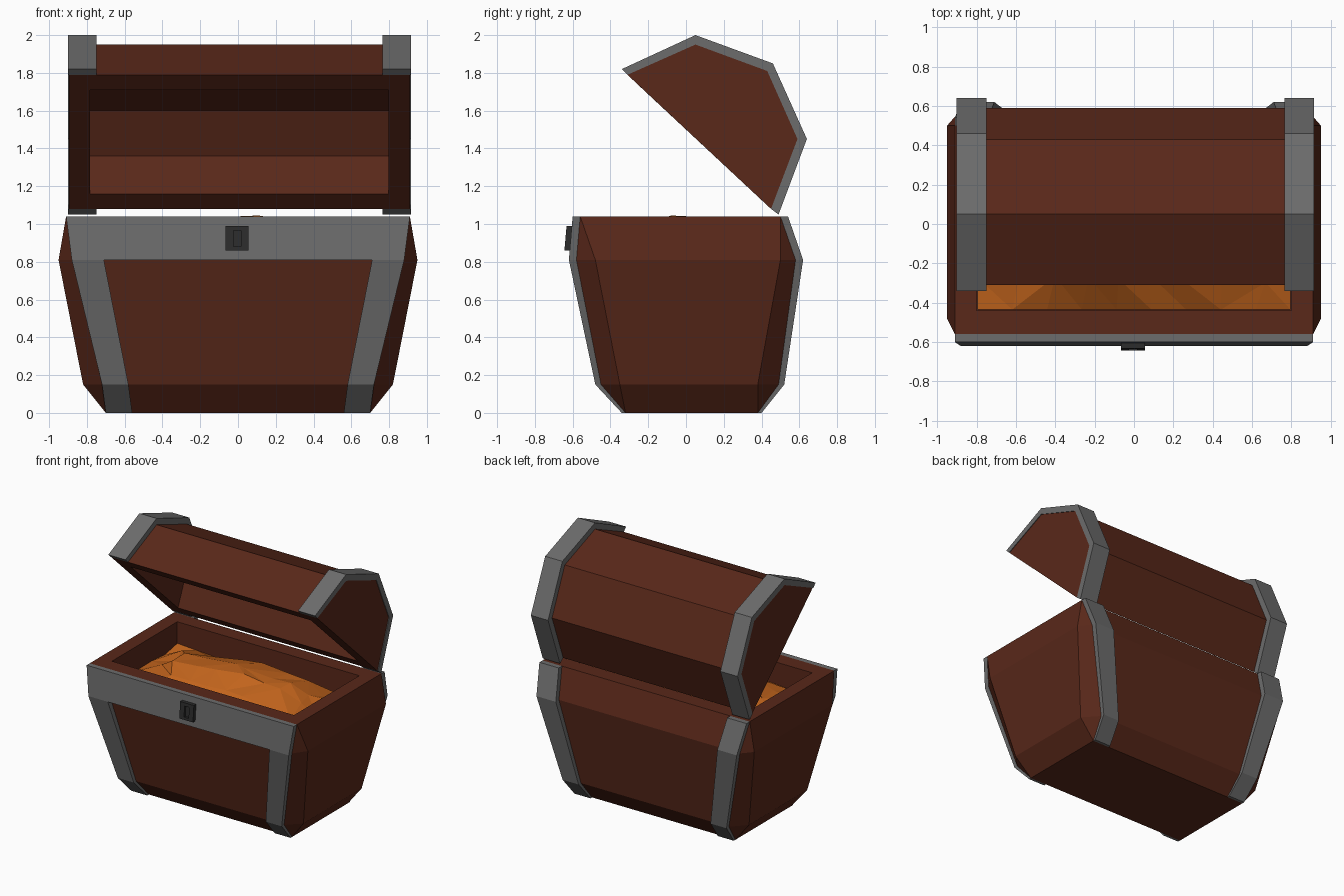
import bpy, bmesh, random

if "Cube" in bpy.data.objects:
    bpy.data.objects.remove(bpy.data.objects["Cube"])

random.seed(4)


def material(name, rgb):
    m = bpy.data.materials.new(name)
    m.diffuse_color = (*rgb, 1)
    m.use_nodes = True
    m.node_tree.nodes["Principled BSDF"].inputs["Base Color"].default_value = m.diffuse_color
    return m


WOOD = material("dark_wood", (0.10, 0.021, 0.010))
STEEL = material("steel", (0.15, 0.15, 0.15))
IRON = material("dark_iron", (0.025, 0.025, 0.025))
GOLD = material("gold", (0.55, 0.13, 0.012))


def finish(name, bm, mat):
    bmesh.ops.remove_doubles(bm, verts=bm.verts, dist=0.0005)
    bmesh.ops.recalc_face_normals(bm, faces=bm.faces)
    me = bpy.data.meshes.new(name)
    bm.to_mesh(me)
    bm.free()
    me.materials.append(mat)
    ob = bpy.data.objects.new(name, me)
    bpy.context.collection.objects.link(ob)
    return ob


def loft(name, rings, mat):
    """Skin a list of equal-length closed rings and cap both ends."""
    bm = bmesh.new()
    vs = [[bm.verts.new(p) for p in r] for r in rings]
    n = len(vs[0])
    for a, b in zip(vs, vs[1:]):
        for i in range(n):
            j = (i + 1) % n
            bm.faces.new((a[i], a[j], b[j], b[i]))
    bm.faces.new(vs[0])
    bm.faces.new(vs[-1])
    return finish(name, bm, mat)


def octagon(z, a, b, f, c, d, e):
    """a/b: half width at front corner/side; f,c,d,e: y from front to back."""
    return [(-a, f, z), (a, f, z), (b, c, z), (b, d, z),
            (a, e, z), (-a, e, z), (-b, d, z), (-b, c, z)]


# chest body, bulging outside then stepping down into the cavity
loft("chest_body", [
    octagon(0.00, 0.70, 0.70, -0.32, -0.32, 0.38, 0.38),
    octagon(0.15, 0.72, 0.82, -0.45, -0.35, 0.38, 0.49),
    octagon(0.81, 0.88, 0.95, -0.58, -0.48, 0.50, 0.58),
    octagon(1.04, 0.91, 0.91, -0.56, -0.56, 0.50, 0.50),
    octagon(1.04, 0.80, 0.80, -0.44, -0.44, 0.38, 0.38),
    octagon(0.80, 0.80, 0.80, -0.44, -0.44, 0.38, 0.38),
], WOOD)


def strap(name, stations, mat=STEEL):
    """stations: (x0, x1, inner (y, z), outer (y, z))"""
    loft(name, [[(x0, *i), (x1, *i), (x1, *o), (x0, *o)]
                for x0, x1, i, o in stations], mat)


# lid cross-sections (y, z) from front lip over the top to the hinge
LID = [(-0.31, 1.79), (0.05, 1.95), (0.43, 1.81), (0.59, 1.45), (0.45, 1.08)]
LID_STRAP = [(-0.34, 1.82), (0.05, 2.0), (0.46, 1.85), (0.64, 1.45), (0.49, 1.05)]
LID_INNER = [(-0.225, 1.71), (0.05, 1.73), (0.36, 1.60), (0.45, 1.36), (0.365, 1.16)]

# straps on body and lid, both sides
for side, s in (("left", -1), ("right", 1)):
    strap(f"front_strap_{side}", [
        (s * 0.56, s * 0.70, (-0.32, 0.00), (-0.34, 0.00)),
        (s * 0.58, s * 0.72, (-0.45, 0.15), (-0.48, 0.15)),
        (s * 0.71, s * 0.88, (-0.58, 0.81), (-0.62, 0.81))])
    strap(f"back_strap_{side}", [
        (s * 0.56, s * 0.70, (0.38, 0.00), (0.40, 0.00)),
        (s * 0.58, s * 0.72, (0.49, 0.15), (0.52, 0.15)),
        (s * 0.71, s * 0.88, (0.58, 0.81), (0.62, 0.81)),
        (s * 0.74, s * 0.91, (0.50, 1.04), (0.54, 1.04))])
    strap(f"lid_strap_{side}", [
        (0.007 + s * 0.757, 0.007 + s * 0.908, i, o)
        for i, o in zip(LID, LID_STRAP)])

# steel band across the front rim
strap("front_band", [
    (-0.88, 0.88, (-0.58, 0.81), (-0.62, 0.81)),
    (-0.91, 0.91, (-0.56, 1.04), (-0.60, 1.04))])

# hollow open lid: outer shell, inner shell, and the frame joining them
bm = bmesh.new()
shells = []
for prof, half in ((LID, 0.903), (LID_INNER, 0.79)):
    l, r = ([bm.verts.new((0.007 + s * half, y, z)) for y, z in prof] for s in (-1, 1))
    for i in range(len(prof) - 1):
        bm.faces.new((l[i], l[i + 1], r[i + 1], r[i]))
    bm.faces.new(l)
    bm.faces.new(r)
    shells.append((l[0], r[0], r[-1], l[-1]))
for i in range(4):
    j = (i + 1) % 4
    bm.faces.new((shells[0][i], shells[0][j], shells[1][j], shells[1][i]))
finish("lid", bm, WOOD)


# lock plate with recessed keyhole, leaning with the band
def plate(w, z0, z1, out):
    def y(z):
        return -0.60 - 0.02 * (1.04 - z) / 0.23 - out
    return [(-0.005 - w, y(z0), z0), (-0.005 + w, y(z0), z0),
            (-0.005 + w, y(z1), z1), (-0.005 - w, y(z1), z1)]


loft("lock", [plate(0.06, 0.86, 0.99, -0.01), plate(0.06, 0.86, 0.99, 0.028),
              plate(0.02, 0.88, 0.965, 0.028), plate(0.02, 0.88, 0.965, 0.012)], IRON)

# faceted treasure heap
NX, NY = 9, 5
bm = bmesh.new()
grid = []
for j in range(NY + 1):
    row = []
    for i in range(NX + 1):
        u, v = 2 * i / NX - 1, 2 * j / NY - 1
        edge = i in (0, NX) or j in (0, NY)
        k = 0 if edge else 1
        x = 0.795 * u + k * random.uniform(-0.05, 0.05)
        y = -0.03 + 0.405 * v + k * random.uniform(-0.04, 0.04)
        z = 0.86 + 0.20 * (1 - abs(u) ** 2.2) * (1 - v * v) + random.uniform(-0.02, 0.02)
        row.append(bm.verts.new((x, y, min(z, 1.045))))
    grid.append(row)
for j in range(NY):
    for i in range(NX):
        a, b, c, d = grid[j][i], grid[j][i + 1], grid[j + 1][i + 1], grid[j + 1][i]
        for tri in (((a, b, c), (a, c, d)) if random.random() < 0.5 else ((a, b, d), (b, c, d))):
            bm.faces.new(tri)
heap = finish("gold_heap", bm, GOLD)
if sum(p.normal.z for p in heap.data.polygons) < 0:
    heap.data.flip_normals()
